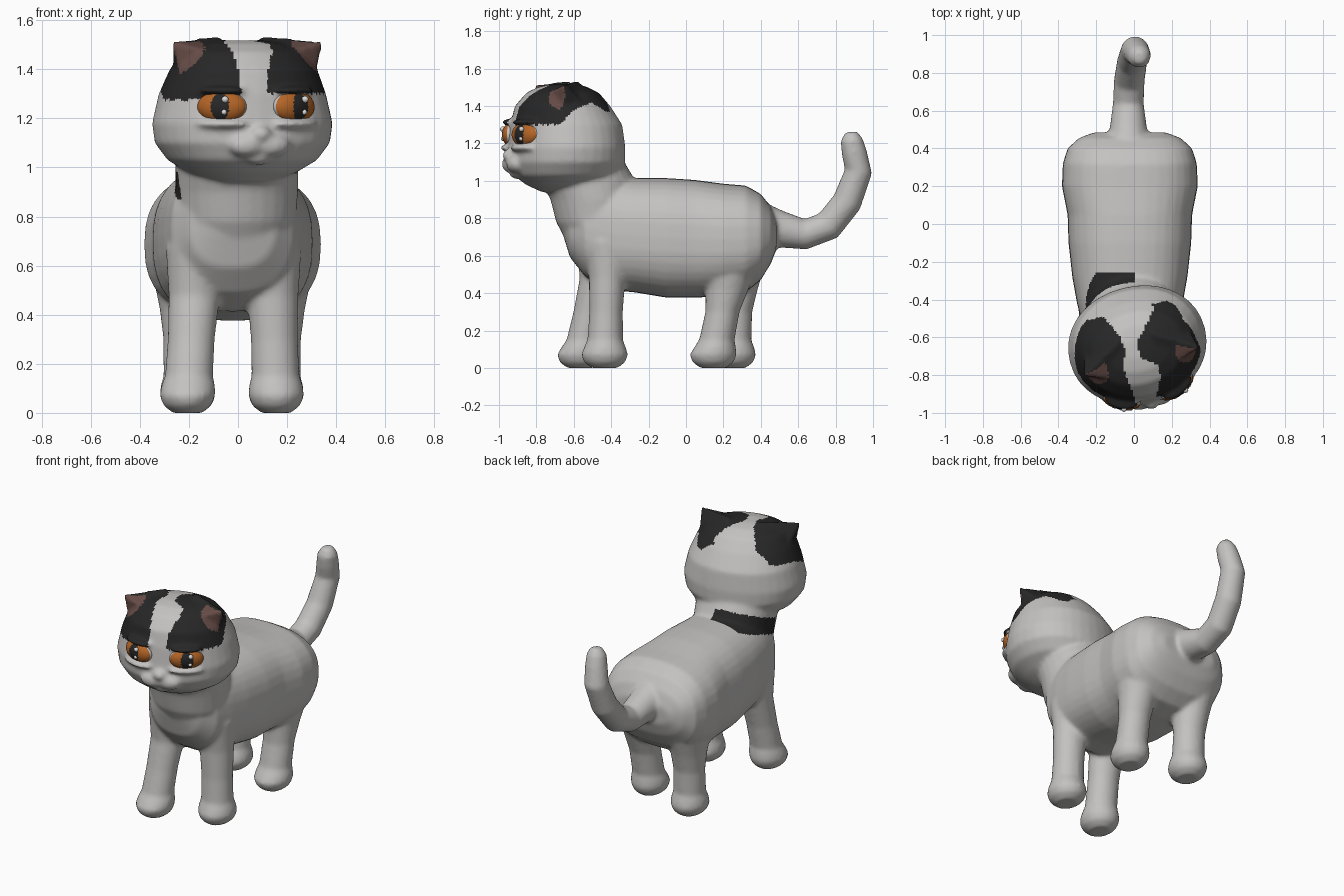
import bpy, bmesh, math
from mathutils import Vector, Matrix

if "Cube" in bpy.data.objects:
    bpy.data.objects.remove(bpy.data.objects["Cube"])


def material(name, rgb):
    m = bpy.data.materials.new(name)
    m.diffuse_color = (*rgb, 1)
    m.use_nodes = True
    m.node_tree.nodes["Principled BSDF"].inputs["Base Color"].default_value = m.diffuse_color
    return m


WHITE = material("fur_white", (0.55, 0.54, 0.53))
BLACK = material("fur_black", (0.02, 0.02, 0.02))
PINK = material("ear_brown", (0.13, 0.07, 0.06))
ORANGE = material("iris_orange", (0.46, 0.13, 0.02))
SHINE = material("eye_shine", (0.7, 0.7, 0.7))

# Head frame: turned a little towards +x
HEAD = Matrix.Translation((0.02, -0.65, 0)) @ Matrix.Rotation(math.radians(14), 4, 'Z')


def loft(bm, sections, n=28, power=2.0, frame=Matrix()):
    """Closed tube through (centre, half axis a, half axis b) sections."""
    rings = []
    for c, a, b in sections:
        ring = []
        for i in range(n):
            t = 2 * math.pi * i / n
            u, v = math.cos(t), math.sin(t)
            u = math.copysign(abs(u) ** (2 / power), u)
            v = math.copysign(abs(v) ** (2 / power), v)
            ring.append(bm.verts.new(frame @ (Vector(c) + Vector(a) * u + Vector(b) * v)))
        rings.append(ring)
    faces = [bm.faces.new(rings[0]), bm.faces.new(rings[-1])]
    for r, s in zip(rings, rings[1:]):
        for i in range(n):
            j = (i + 1) % n
            faces.append(bm.faces.new((r[i], r[j], s[j], s[i])))
    bmesh.ops.recalc_face_normals(bm, faces=faces)


def blob(bm, frame, centre, size):
    m = frame @ Matrix.Translation(centre) @ Matrix.Diagonal((*size, 1))
    return bmesh.ops.create_uvsphere(bm, u_segments=24, v_segments=16, radius=1, matrix=m)


def interp(x, pts):
    """Piecewise linear value through (x, value) points."""
    if x <= pts[0][0]:
        return pts[0][1]
    for (x0, y0), (x1, y1) in zip(pts, pts[1:]):
        if x <= x1:
            return y0 + (y1 - y0) * (x - x0) / (x1 - x0)
    return pts[-1][1]


def eye_frame(side):
    return (HEAD @ Matrix.Translation((0.15 * side, -0.25, 1.247))
            @ Matrix.Rotation(math.radians(25 * side), 4, 'Z'))


bm = bmesh.new()

# Torso: y, centre z, half height, half width
torso = [(-.66, .80, .08, .10), (-.62, .78, .19, .18), (-.54, .75, .26, .25),
         (-.42, .72, .305, .28), (-.28, .71, .305, .305), (-.1, .695, .32, .325),
         (.05, .69, .315, .33), (.2, .685, .30, .36), (.32, .69, .285, .355),
         (.40, .70, .23, .33), (.455, .71, .15, .27), (.485, .71, .07, .19)]
loft(bm, [((-.022, y, z), (rx, 0, 0), (0, 0, rz)) for y, z, rz, rx in torso], 36, 2.5)

# Neck: z, centre y, half width, half depth
neck = [(.66, -.46, .2, .17), (.78, -.475, .24, .22), (.9, -.49, .25, .235),
        (1.0, -.52, .25, .25), (1.12, -.57, .26, .23)]
loft(bm, [((-.005, y, z), (rx, 0, 0), (0, ry, 0)) for z, y, rx, ry in neck])

# Head: z, half width, half depth
head = [(.94, .12, .13), (.98, .22, .215), (1.03, .305, .28), (1.10, .358, .31),
        (1.18, .37, .31), (1.30, .342, .295), (1.40, .302, .25), (1.47, .25, .19),
        (1.505, .17, .12), (1.518, .08, .05)]
loft(bm, [((0, .01 if z < 1.4 else -.01, z), (rx, 0, 0), (0, ry, 0))
          for z, rx, ry in head], 36, 2.1, HEAD)

# Muzzle, nose and chin
for s in (-1, 1):
    blob(bm, HEAD, (.05 * s, -.275, 1.09), (.08, .055, .05))
blob(bm, HEAD, (0, -.30, 1.135), (.045, .04, .035))
blob(bm, HEAD, (0, -.26, 1.04), (.06, .04, .03))

# Eyelids and ears
EAR_TIP = Vector((.318, -.082, 1.512))
for s in (-1, 1):
    blob(bm, eye_frame(s), (0, -.005, .066), (.095, .05, .018))
    blob(bm, eye_frame(s), (0, -.005, -.07), (.11, .055, .022))
    pts = [(.08, .06, 1.54), (.27, .09, 1.36), (.285, -.08, 1.37),
           (.13, -.15, 1.46), (.12, 0, 1.35), EAR_TIP]
    vs = [bm.verts.new(HEAD @ Vector((p[0] * s, p[1], p[2]))) for p in pts]
    hull = bmesh.ops.convex_hull(bm, input=vs)
    bmesh.ops.recalc_face_normals(
        bm, faces=[f for f in hull["geom"] if isinstance(f, bmesh.types.BMFace)])

# Legs: z, half width, half depth, blend from foot to top
front = [(0, .06, .07, 0), (.03, .098, .11, 0), (.07, .114, .126, 0), (.11, .11, .112, .1),
         (.15, .098, .095, .2), (.3, .096, .09, .5), (.48, .105, .098, .9), (.68, .12, .13, 1)]
hind = front[:5] + [(.3, .097, .092, .5), (.42, .11, .115, .75), (.55, .135, .15, .95),
                    (.72, .145, .17, 1), (.85, .1, .1, 1)]
for foot, top, shape in [((.156, -.435), (.14, -.42), front),
                         ((-.206, -.565), (-.175, -.46), front),
                         ((.155, .145), (.165, .245), hind),
                         ((-.205, .25), (-.21, .275), hind)]:
    f, t = Vector((*foot, 0)), Vector((*top, 0))
    loft(bm, [(f.lerp(t, k) + Vector((0, 0, z)), (rx, 0, 0), (0, ry, 0))
              for z, rx, ry, k in shape], 20)

# Tail: x, y, z, radius
tail = [(-.03, .38, .77, .125), (-.03, .5, .742, .1), (-.03, .64, .715, .082),
        (-.025, .76, .76, .082), (-.01, .86, .885, .08), (.005, .922, 1.05, .074),
        (.02, .9, 1.15, .068), (.028, .885, 1.22, .06), (.03, .883, 1.262, .032)]
path = []
for i, (x, y, z, r) in enumerate(tail):
    p, q = tail[max(i - 1, 0)], tail[min(i + 1, len(tail) - 1)]
    d = Vector((0, q[1] - p[1], q[2] - p[2])).normalized()
    path.append(((x, y, z), (r, 0, 0), (0, -d.z * r, d.y * r)))
loft(bm, path, 18)

# Fuse the parts into one skin
mesh = bpy.data.meshes.new("cat_body")
bm.to_mesh(mesh)
bm.free()
body = bpy.data.objects.new("cat_body", mesh)
bpy.context.collection.objects.link(body)
remesh = body.modifiers.new("fuse", 'REMESH')
remesh.mode = 'VOXEL'
remesh.voxel_size = 0.0125
soft = body.modifiers.new("soften", 'SMOOTH')
soft.factor = 0.5
soft.iterations = 6
skin = bpy.data.meshes.new_from_object(body.evaluated_get(bpy.context.evaluated_depsgraph_get()))
body.modifiers.clear()
body.data = skin
skin.materials.clear()
for m in (WHITE, BLACK, PINK):
    skin.materials.append(m)

# Fur patches: inner edge (v, u) and lower edge (v, z) in the head frame
INNER = {-1: [(-.28, .08), (-.1, .1), (0, .07), (.08, .08), (.2, .14)],
         1: [(-.28, .03), (-.18, .08), (-.12, .08), (-.06, 0), (.02, 0), (.17, .13)]}
LOWER = {-1: [(-.05, 1.275), (.05, 1.32), (.2, 1.34)],
         1: [(-.1, 1.30), (-.04, 1.37), (.08, 1.42), (.17, 1.37)]}
to_head = HEAD.inverted()
turn = to_head.to_3x3()
for p in skin.polygons:
    p.use_smooth = True
    c = p.center
    h = to_head @ c
    s = 1 if h.x > 0.0 else -1
    if (c.z > 1.2 and c.y < -.3 and h.y < .2 and h.x * s > interp(h.y, INNER[s])
            and c.z > interp(h.y, LOWER[s])):
        p.material_index = 1
        tip = Vector((EAR_TIP.x * s, EAR_TIP.y, EAR_TIP.z))
        if (h - tip).length < .135 and (turn @ p.normal).y < -.35:
            p.material_index = 2
    # Collar-like patch on one side of the neck
    low = .97 + .35 * (c.y + .28)
    if c.x < 0 and -.58 < c.y < -.25 and low < c.z < low + .11:
        p.material_index = 1

# Eyes: white ball, orange iris, dark pupil, two glints
for s, name in ((-1, "left"), (1, "right")):
    bm = bmesh.new()
    bmesh.ops.create_uvsphere(bm, u_segments=48, v_segments=32, radius=1,
                              matrix=Matrix.Rotation(math.pi / 2, 4, 'X'))
    for f in bm.faces:
        c = f.calc_center_median()
        f.smooth = True
        if c.y < -.2:
            f.material_index = 1
        if c.y < 0 and (c.x / .37) ** 2 + (c.z / .85) ** 2 < 1:
            f.material_index = 2
    bm.transform(eye_frame(s) @ Matrix.Diagonal((.102, .052, .067, 1)))
    for dx, dz, r in ((.022, .03, .014), (.018, -.022, .011)):
        made = blob(bm, eye_frame(s), (dx, -.048, dz), (r, r, r))
        for f in {f for v in made["verts"] for f in v.link_faces}:
            f.material_index = 3
            f.smooth = True
    me = bpy.data.meshes.new(name + "_eye")
    bm.to_mesh(me)
    bm.free()
    for m in (WHITE, ORANGE, BLACK, SHINE):
        me.materials.append(m)
    bpy.context.collection.objects.link(bpy.data.objects.new(name + "_eye", me))
